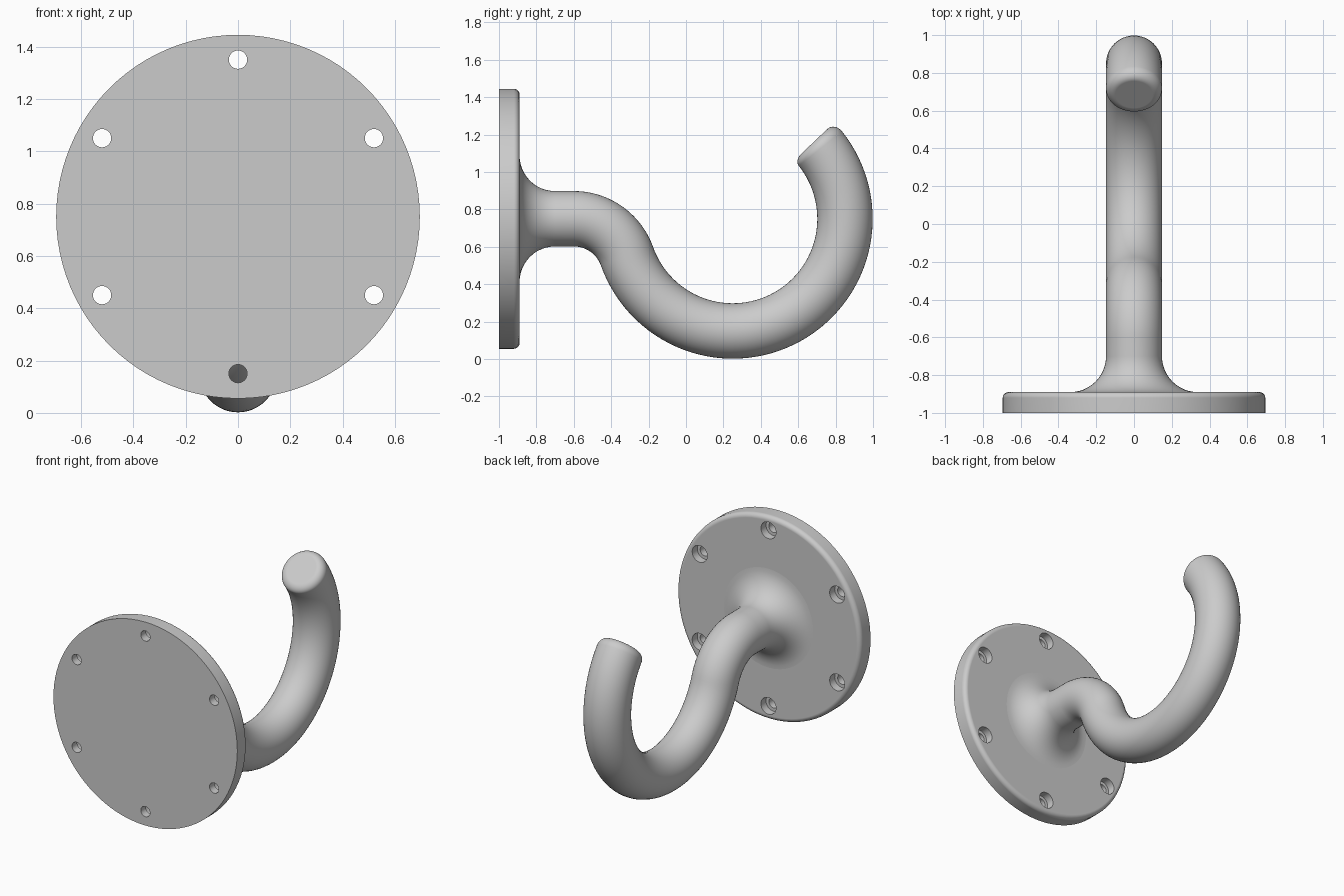
import bpy, bmesh
from math import sin, cos, pi, radians, atan2, hypot
from mathutils import Vector, Matrix

default = bpy.data.objects.get("Cube")
if default:
    bpy.data.objects.remove(default, do_unlink=True)

# Single grey finish
grey = bpy.data.materials.new("grey_metal")
grey.use_nodes = True
colour = (0.6, 0.6, 0.6, 1)
grey.diffuse_color = colour
grey.node_tree.nodes["Principled BSDF"].inputs["Base Color"].default_value = colour

AXIS_Z = 0.75      # height of the plate centre
TUBE = 0.148       # hook tube radius
BEND = 0.6         # radius of the big bowl
PLATE_FACE = -0.89


def loft(name, stations, sides):
    """Loft circles through (y, z, tilt, radius) stations in the x = 0 plane."""
    bm = bmesh.new()
    rings = []
    for y, z, tilt, r in stations:
        up = Vector((0, -sin(tilt), cos(tilt)))
        centre = Vector((0, y, z))
        rings.append([bm.verts.new(centre + r * (cos(a) * Vector((1, 0, 0)) + sin(a) * up))
                      for a in (2 * pi * i / sides for i in range(sides))])
    for a, b in zip(rings, rings[1:]):
        for i in range(sides):
            j = (i + 1) % sides
            bm.faces.new((a[i], a[j], b[j], b[i]))
    bm.faces.new(rings[0])
    bm.faces.new(rings[-1])
    bmesh.ops.recalc_face_normals(bm, faces=bm.faces)
    mesh = bpy.data.meshes.new(name)
    bm.to_mesh(mesh)
    bm.free()
    obj = bpy.data.objects.new(name, mesh)
    bpy.context.collection.objects.link(obj)
    mesh.materials.append(grey)
    return obj


def smooth(obj):
    bpy.ops.object.select_all(action="DESELECT")
    obj.select_set(True)
    bpy.context.view_layer.objects.active = obj
    bpy.ops.object.shade_smooth_by_angle(angle=radians(35))
    mod = obj.modifiers.new("even_normals", "WEIGHTED_NORMAL")
    mod.keep_sharp = True


# Mounting plate: disc with a rounded outer rim
RIM, RADIUS = 0.03, 0.695
disc = [(-1, AXIS_Z, 0, RADIUS)]
for i in range(7):
    a = pi / 2 * i / 6
    disc.append((PLATE_FACE - RIM * (1 - sin(a)), AXIS_Z, 0, RADIUS - RIM * (1 - cos(a))))
plate = loft("mounting_plate", disc, 96)

# Six counterbored screw holes
for i in range(6):
    a = pi / 2 + i * pi / 3
    cutter = loft("screw_hole_cutter",
                  [(-1.1, 0, 0, 0.035), (-0.945, 0, 0, 0.035),
                   (-0.945, 0, 0, 0.057), (-0.8, 0, 0, 0.057)], 32)
    cutter.data.transform(Matrix.Translation((0.6 * cos(a), 0, AXIS_Z + 0.6 * sin(a))))
    cut = plate.modifiers.new("screw_hole", "BOOLEAN")
    cut.operation, cut.solver, cut.object = "DIFFERENCE", "EXACT", cutter
    bpy.context.view_layer.objects.active = plate
    bpy.ops.object.modifier_apply(modifier=cut.name)
    bpy.data.objects.remove(cutter, do_unlink=True)
smooth(plate)

# Hook root: flared fillet growing out of the plate, then a short straight
FLARE = 0.19
path = [(PLATE_FACE - 0.01, AXIS_Z, 0, TUBE + FLARE)]
for i in range(13):
    a = pi / 2 * i / 12
    path.append((PLATE_FACE + FLARE * (1 - cos(a)), AXIS_Z, 0, TUBE + FLARE * (1 - sin(a))))

# Downward bend, tangent to the bowl
start_y, bowl_y = -0.6, 0.25
span = bowl_y - start_y
neck = (span ** 2 - BEND ** 2) / (2 * BEND)
join = atan2(neck, span)
for i in range(21):
    a = pi / 2 + (join - pi / 2) * i / 20
    path.append((start_y + neck * cos(a), AXIS_Z - neck + neck * sin(a), a - pi / 2, TUBE))

# Bowl of the hook, sweeping under and up, with a rounded tip
ROUND = 0.05
end = 2 * pi + radians(43.5)
body_end = end - ROUND / BEND
first = pi + join


def bowl(a, r):
    return (bowl_y + BEND * cos(a), AXIS_Z + BEND * sin(a), a + pi / 2, r)


for i in range(1, 61):
    path.append(bowl(first + (body_end - first) * i / 60, TUBE))
for i in range(1, 9):
    a = pi / 2 * i / 8
    path.append(bowl(body_end + ROUND / BEND * sin(a), TUBE - ROUND * (1 - cos(a))))
smooth(loft("hook", path, 48))
